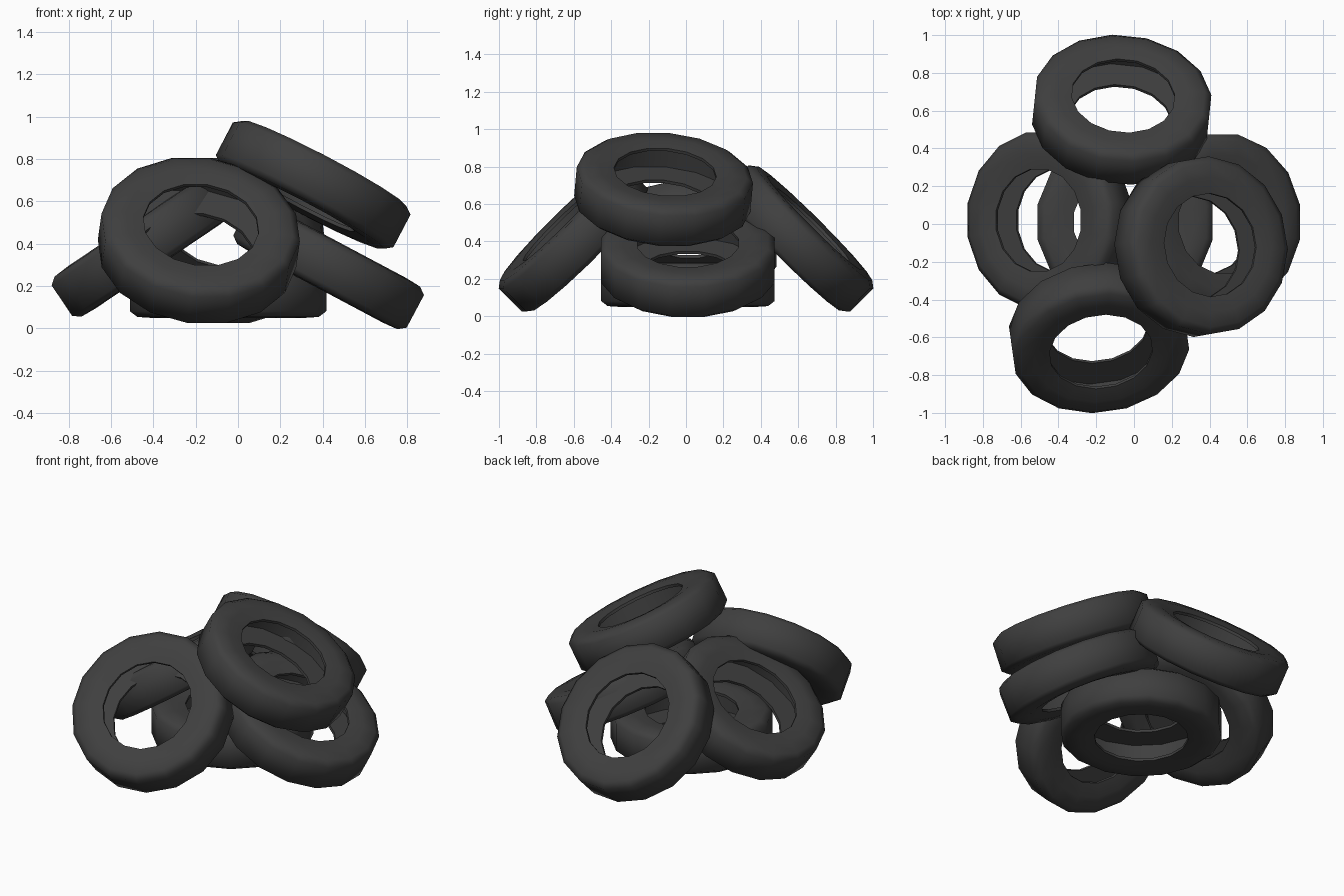
import bpy, bmesh, math
from mathutils import Matrix

if "Cube" in bpy.data.objects:
    bpy.data.objects.remove(bpy.data.objects["Cube"])

SIDES = 16
rubber = bpy.data.materials.new("dark_rubber")
rubber.diffuse_color = (0.05, 0.05, 0.05, 1)
rubber.use_nodes = True
rubber.node_tree.nodes["Principled BSDF"].inputs["Base Color"].default_value = rubber.diffuse_color

# Closed hollow tyre cross-section as (radius, height): upper half, mirrored below
OUTER = [(0.275, 0.105), (0.36, 0.119), (0.437, 0.114), (0.473, 0.087)]
INNER = [(0.43, 0.088), (0.275, 0.088)]
PROFILE = (OUTER + [(r, -z) for r, z in reversed(OUTER)]
           + [(r, -z) for r, z in reversed(INNER)] + INNER)


def tyre(name, centre, tilt=0, azimuth=0):
    """Lathe the section, then lean the tyre so its top faces the azimuth."""
    bm = bmesh.new()
    rings = []
    for i in range(SIDES):
        a = (i + 0.5) * 2 * math.pi / SIDES
        rings.append([bm.verts.new((r * math.cos(a), r * math.sin(a), z))
                      for r, z in PROFILE])
    n = len(PROFILE)
    for i in range(SIDES):
        a, b = rings[i], rings[(i + 1) % SIDES]
        for j in range(n):
            k = (j + 1) % n
            bm.faces.new((a[j], b[j], b[k], a[k]))
    bmesh.ops.recalc_face_normals(bm, faces=bm.faces)
    me = bpy.data.meshes.new(name)
    bm.to_mesh(me)
    bm.free()
    me.materials.append(rubber)
    ob = bpy.data.objects.new(name, me)
    bpy.context.collection.objects.link(ob)
    ob.matrix_world = (Matrix.Translation(centre)
                       @ Matrix.Rotation(math.radians(azimuth), 4, 'Z')
                       @ Matrix.Rotation(math.radians(tilt), 4, 'Y'))
    bpy.ops.object.select_all(action='DESELECT')
    ob.select_set(True)
    bpy.context.view_layer.objects.active = ob
    bpy.ops.object.shade_smooth_by_angle(angle=math.radians(62))


# Flat tyre at the bottom, four leaning on it, one on top
tyre("base_tyre", (-0.047, 0.01, 0.168))
tyre("right_tyre", (0.428, 0.01, 0.298), 28, 0)
tyre("left_tyre", (-0.447, 0.02, 0.39), 34, 180)
tyre("front_tyre", (-0.185, -0.603, 0.415), 45, -82)
tyre("back_tyre", (-0.065, 0.605, 0.415), 45, 84)
tyre("top_tyre", (0.355, -0.12, 0.678), 28, 10)
